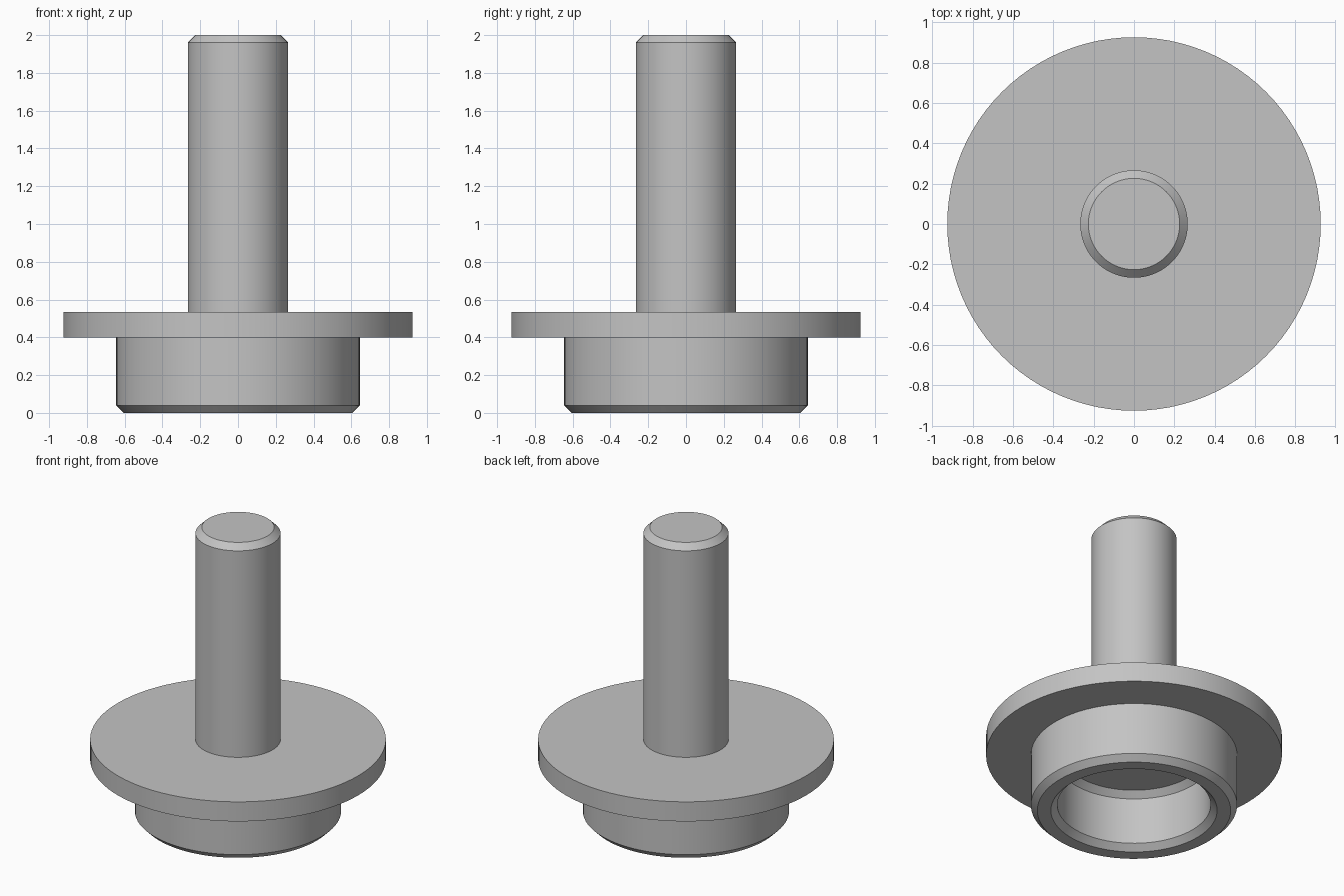
import bpy
import bmesh
from math import cos, sin, tau, radians

SEGMENTS = 96
BEVEL = 0.04

cube = bpy.data.objects.get("Cube")
if cube:
    bpy.data.objects.remove(cube, do_unlink=True)

# Single plain grey finish
grey = bpy.data.materials.new("plain_grey")
grey.use_nodes = True
colour = (0.55, 0.55, 0.55, 1)
grey.diffuse_color = colour
grey.node_tree.nodes["Principled BSDF"].inputs["Base Color"].default_value = colour


def lathe(name, profile, cap_start=False, cap_end=False):
    """Turn a (radius, height) profile around z; outer walls run upward."""
    bm = bmesh.new()
    angles = [tau * i / SEGMENTS for i in range(SEGMENTS)]
    rings = [[bm.verts.new((r * cos(a), r * sin(a), z)) for a in angles]
             for r, z in profile]
    for low, high in zip(rings, rings[1:]):
        for i in range(SEGMENTS):
            k = (i + 1) % SEGMENTS
            bm.faces.new((low[i], low[k], high[k], high[i]))
    if cap_start:
        bm.faces.new(rings[0][::-1])
    if cap_end:
        bm.faces.new(rings[-1])
    mesh = bpy.data.meshes.new(name)
    bm.to_mesh(mesh)
    bm.free()
    mesh.materials.append(grey)
    obj = bpy.data.objects.new(name, mesh)
    bpy.context.collection.objects.link(obj)
    bpy.ops.object.select_all(action="DESELECT")
    obj.select_set(True)
    bpy.context.view_layer.objects.active = obj
    bpy.ops.object.shade_smooth_by_angle(angle=radians(30))
    return obj


flange_bottom, flange_top = 0.40, 0.535
outer, inner, shaft = 0.645, 0.48, 0.266

# Hollow collar with chamfered rims, closed above by the flange
lathe("hollow_collar", [
    (inner - BEVEL, flange_bottom), (inner, flange_bottom - BEVEL),
    (inner, BEVEL), (inner + BEVEL, 0),
    (outer - BEVEL, 0), (outer, BEVEL), (outer, flange_bottom)])

# Wide flat disc
lathe("flange", [(0.925, flange_bottom), (0.925, flange_top)],
      cap_start=True, cap_end=True)

# Upright pin with a chamfered tip
lathe("shaft", [(shaft, flange_top), (shaft, 2 - BEVEL), (shaft - BEVEL, 2)],
      cap_end=True)
